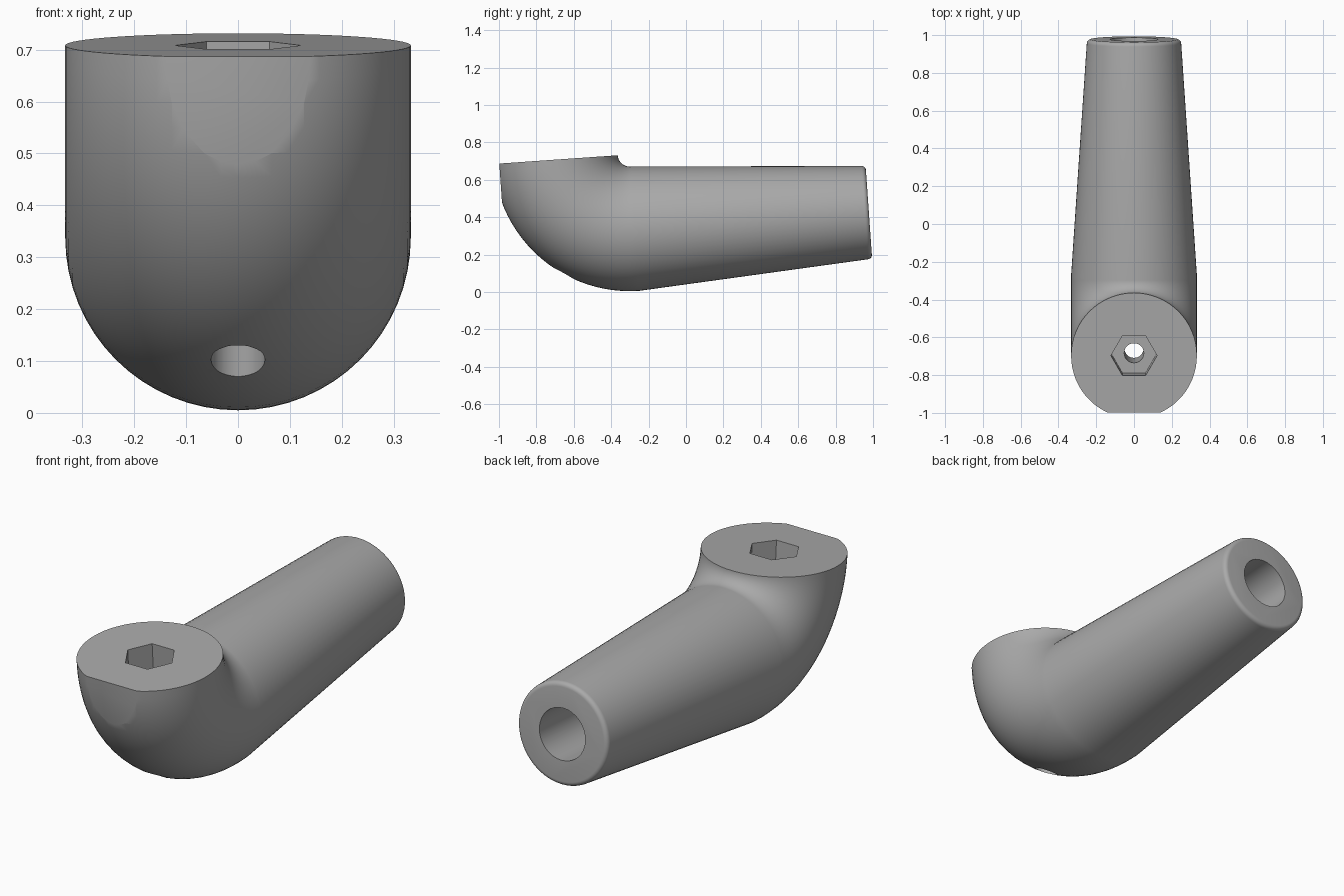
import bpy, bmesh
from math import sin, cos, pi, radians
from mathutils import Matrix, Vector

cube = bpy.data.objects.get("Cube")
if cube:
    bpy.data.objects.remove(cube, do_unlink=True)

# Local frame: origin at the bend centre, whole fitting tilted slightly back
FRAME = Matrix.Translation((0, -0.30, 0.736)) @ Matrix.Rotation(radians(4), 4, 'X')
BEND, RAD, TIP, LENGTH, ROUND = 0.398, 0.333, 0.25, 1.253, 0.022
DOWN, FRONT = Vector((0, 0, -1)), Vector((0, -1, 0))

grey = bpy.data.materials.new("plain grey")
grey.use_nodes = True
colour = (0.40, 0.40, 0.40, 1)
grey.diffuse_color = colour
grey.node_tree.nodes["Principled BSDF"].inputs["Base Color"].default_value = colour


def loft(name, sections, sides):
    """Skin circular sections given as (centre, in-plane direction, radius)."""
    bm = bmesh.new()
    rings = []
    for centre, side, r in sections:
        ring = []
        for i in range(sides):
            t = 2 * pi * i / sides
            p = centre + side * (r * sin(t)) + Vector((r * cos(t), 0, 0))
            ring.append(bm.verts.new(FRAME @ p))
        rings.append(ring)
    for a, b in zip(rings, rings[1:]):
        for i in range(sides):
            j = (i + 1) % sides
            bm.faces.new((a[i], a[j], b[j], b[i]))
    bm.faces.new(rings[0])
    bm.faces.new(rings[-1])
    bmesh.ops.recalc_face_normals(bm, faces=bm.faces)
    mesh = bpy.data.meshes.new(name)
    bm.to_mesh(mesh)
    bm.free()
    mesh.materials.append(grey)
    obj = bpy.data.objects.new(name, mesh)
    bpy.context.collection.objects.link(obj)
    return obj


def cut(body, cutter):
    cutter.hide_render = True
    mod = body.modifiers.new("cut", 'BOOLEAN')
    mod.operation, mod.solver, mod.object = 'DIFFERENCE', 'EXACT', cutter
    bpy.context.view_layer.objects.active = body
    bpy.ops.object.modifier_apply(modifier=mod.name)
    bpy.data.objects.remove(cutter, do_unlink=True)


def upright(name, low, high, r, sides):
    return loft(name, [(Vector((0, -BEND, h)), FRONT, r) for h in (low, high)], sides)


# Elbow: quarter bend from the top disc round to the arm
sections = []
for i in range(25):
    a = pi / 2 * i / 24
    out = Vector((0, -cos(a), -sin(a)))
    sections.append((out * BEND, out, RAD))

# Tapered arm with a rounded rim at its end
sections.append((Vector((0, LENGTH - ROUND, -BEND)), DOWN, TIP))
for i in range(1, 6):
    a = pi / 2 * i / 5
    y = LENGTH - ROUND + ROUND * sin(a)
    sections.append((Vector((0, y, -BEND)), DOWN, TIP - ROUND + ROUND * cos(a)))
body = loft("elbow_body", sections, 64)

# Flat on the front of the head
bpy.ops.mesh.primitive_cube_add(size=1)
flat = bpy.context.object
flat.name = "front_flat_cutter"
flat.matrix_world = FRAME @ Matrix.Translation((0, -BEND - 0.302 - 0.5, 0))
bpy.context.view_layer.update()
cut(body, flat)

# Hexagonal nut recess, bolt hole and bore in the arm end
cut(body, upright("nut_recess_cutter", -0.2, 0.1, 0.122, 6))
cut(body, upright("bolt_hole_cutter", -1, 0.1, 0.052, 32))
bore = [(Vector((0, y, -BEND)), DOWN, 0.127) for y in (LENGTH - 0.75, LENGTH + 0.1)]
cut(body, loft("arm_bore_cutter", bore, 32))

# Smooth shading with sharp rims
bpy.ops.object.select_all(action='DESELECT')
body.select_set(True)
bpy.context.view_layer.objects.active = body
bpy.ops.object.shade_smooth_by_angle(angle=radians(30))
